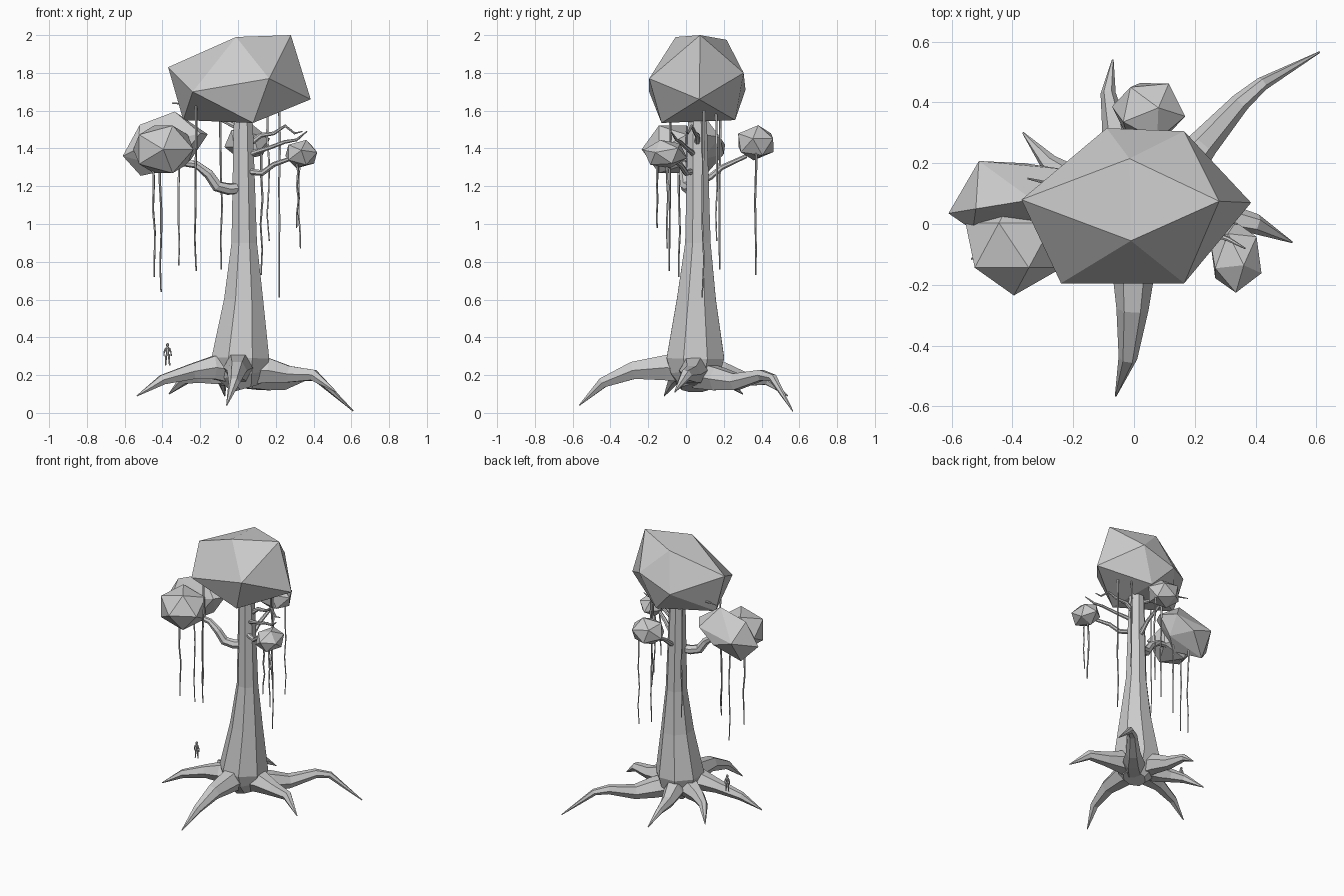
import bpy, bmesh, math, random
from mathutils import Vector, Euler

random.seed(4)


def finish(bm, name):
    bmesh.ops.recalc_face_normals(bm, faces=bm.faces)
    me = bpy.data.meshes.new(name)
    bm.to_mesh(me)
    bm.free()
    ob = bpy.data.objects.new(name, me)
    bpy.context.collection.objects.link(ob)
    return ob


def tube(name, pts, sides=6, turn=0.0):
    """Faceted tapered tube through (x, y, z, radius) points."""
    bm = bmesh.new()
    P = [Vector(p[:3]) for p in pts]
    rings, q, prev = [], None, None
    for i, p in enumerate(P):
        t = (P[min(i + 1, len(P) - 1)] - P[max(i - 1, 0)]).normalized()
        if q is None:
            q = t.to_track_quat('Z', 'Y')
        else:
            q = prev.rotation_difference(t) @ q
        prev = t
        ring = []
        for k in range(sides):
            a = turn + 2 * math.pi * k / sides
            ring.append(bm.verts.new(p + q @ Vector((math.cos(a), math.sin(a), 0)) * pts[i][3]))
        rings.append(ring)
    for a, b in zip(rings, rings[1:]):
        for k in range(sides):
            n = (k + 1) % sides
            bm.faces.new((a[k], a[n], b[n], b[k]))
    bm.faces.new(rings[0])
    bm.faces.new(rings[-1])
    return finish(bm, name)


def hull(name, pts):
    """Irregular faceted leaf mass wrapped around a few corner points."""
    bm = bmesh.new()
    for c in pts:
        bm.verts.new(c)
    bmesh.ops.convex_hull(bm, input=bm.verts)
    return finish(bm, name)


def clump(name, loc, size, rot):
    """Small leaf clump: a stretched 20-sided ball."""
    bm = bmesh.new()
    bmesh.ops.create_icosphere(bm, subdivisions=1, radius=1)
    spin = Euler((math.radians(rot[0]), 0, math.radians(rot[1]))).to_matrix()
    for v in bm.verts:
        c = spin @ v.co
        v.co = Vector([c[i] * size[i] + loc[i] for i in range(3)])
    return finish(bm, name)


# Trunk, flared at the base and tucked in underneath
tube("trunk", [(.04, .05, .13, .08), (.02, .05, .2, .14), (.013, .05, .29, .165),
               (.03, .055, .6, .112), (.033, .063, .9, .073),
               (.028, .06, 1.5, .056), (.028, .06, 1.7, .045)], 8, math.pi / 8)

# Roots
roots = {
    "front_root": [(.01, .06, .22, .075), (0, -.1, .24, .078), (-.005, -.28, .225, .053),
                   (-.02, -.44, .16, .031), (-.06, -.565, .04, .003)],
    "back_right_root": [(.05, .07, .2, .08), (.15, .17, .18, .07), (.23, .265, .165, .05), (.35, .4, .2, .032),
                        (.42, .46, .185, .023), (.61, .565, .01, .003)],
    "right_root": [(.05, .04, .22, .08), (.16, .04, .225, .075), (.27, .03, .205, .05),
                   (.4, 0, .2, .033), (.52, -.06, .11, .003)],
    "left_root": [(-.02, .03, .22, .075), (-.13, -.01, .24, .07), (-.24, -.025, .22, .047),
                  (-.4, -.065, .175, .03), (-.535, -.115, .09, .003)],
    "back_root": [(0, .08, .22, .075), (-.03, .19, .21, .067), (-.06, .3, .18, .045),
                  (-.085, .43, .17, .025), (-.07, .54, .09, .003)],
    "back_left_root": [(-.02, .07, .22, .075), (-.13, .11, .21, .065), (-.2, .145, .2, .047),
                       (-.28, .2, .18, .031), (-.365, .3, .1, .003)],
}
for n, p in roots.items():
    tube(n, p, 6)

# Main crown and the big left clump
hull("main_crown", [(-.37, .08, 1.83), (-.01, -.055, 1.99), (-.015, .215, 1.975), (.28, .075, 2.0),
                    (.385, .07, 1.66), (.165, -.195, 1.77), (-.24, -.195, 1.70), (-.09, .315, 1.71),
                    (.165, .305, 1.80), (.08, -.13, 1.535), (-.29, .07, 1.55), (.06, .26, 1.55)])
hull("left_back_clump", [(-.61, .035, 1.36), (-.51, .207, 1.42), (-.36, .2, 1.37), (-.23, .18, 1.46),
                         (-.335, .08, 1.595), (-.16, .08, 1.475), (-.515, .1, 1.255), (-.52, .05, 1.525),
                         (-.35, 0, 1.29), (-.2, 0, 1.48), (-.25, .08, 1.34), (-.53, -.02, 1.4)])

# Smaller leaf clumps
clump("left_front_clump", (-.395, -.07, 1.395), (.178, .165, .148), (90, 0))
clump("right_clump", (.335, -.11, 1.37), (.094, .12, .08), (75, 0))
clump("back_clump", (.048, .37, 1.43), (.125, .112, .097), (60, 15))

# Branches and twigs
branches = {
    "left_branch": [(.02, .04, 1.19, .03), (-.05, .02, 1.185, .032), (-.11, 0, 1.2, .031),
                    (-.155, -.01, 1.265, .027), (-.22, -.01, 1.315, .021), (-.34, -.01, 1.33, .016)],
    "right_branch": [(.04, .04, 1.28, .018), (.13, 0, 1.27, .016), (.19, -.03, 1.315, .014), (.29, -.09, 1.35, .011)],
    "back_branch": [(.03, .07, 1.22, .02), (.035, .13, 1.25, .017), (.04, .19, 1.3, .014), (.045, .32, 1.36, .011)],
    "lower_twig": [(.04, .05, 1.36, .017), (.09, .03, 1.38, .014), (.17, 0, 1.405, .011),
                   (.25, -.03, 1.435, .01), (.31, -.05, 1.445, .008), (.365, -.08, 1.49, .003)],
    "upper_twig": [(.03, .06, 1.4, .017), (.12, .06, 1.47, .014), (.19, .05, 1.48, .01),
                   (.25, .03, 1.52, .008), (.3, .01, 1.48, .006), (.34, 0, 1.49, .003)],
    "left_twig": [(.02, .06, 1.5, .016), (-.1, .1, 1.56, .012), (-.22, .12, 1.63, .009), (-.35, .15, 1.64, .003)],
}
for n, p in branches.items():
    tube(n, p, 7)

# Hanging vines: x, y, top z, bottom z
vines = [(-.445, -.035, 1.32, .72), (-.41, .08, 1.36, .64), (-.315, .04, 1.35, .78),
         (-.225, -.085, 1.63, .75), (-.09, .18, 1.6, .76), (.125, .37, 1.4, .73),
         (.16, .16, 1.6, .91), (.22, .09, 1.6, .61), (.315, -.15, 1.35, .98), (.325, -.1, 1.33, .87)]
for i, (x, y, a, b) in enumerate(vines):
    n = 6
    pts = []
    for k in range(n):
        t = k / (n - 1)
        pts.append((x + random.uniform(-.006, .006), y + random.uniform(-.005, .005),
                    a + (b - a) * t, .007 - .003 * t))
    tube(f"vine_{i}", pts, 4)

# Small figure for scale
fx, fy = -.373, .055
tube("figure_torso", [(fx, fy, .303, .007), (fx, fy, .318, .008), (fx, fy, .34, .012), (fx, fy, .35, .005)], 6)
tube("figure_head", [(fx, fy, .349, .004), (fx, fy, .356, .008), (fx, fy, .364, .008), (fx, fy, .37, .003)], 6)
for s, side in ((-1, "left"), (1, "right")):
    tube(f"figure_{side}_leg", [(fx + s * .006, fy, .31, .006), (fx + s * .009, fy, .28, .005),
                                (fx + s * .011, fy, .25, .004)], 5)
    tube(f"figure_{side}_arm", [(fx + s * .009, fy, .344, .005), (fx + s * .018, fy, .322, .004),
                                (fx + s * .02, fy, .3, .003)], 5)
